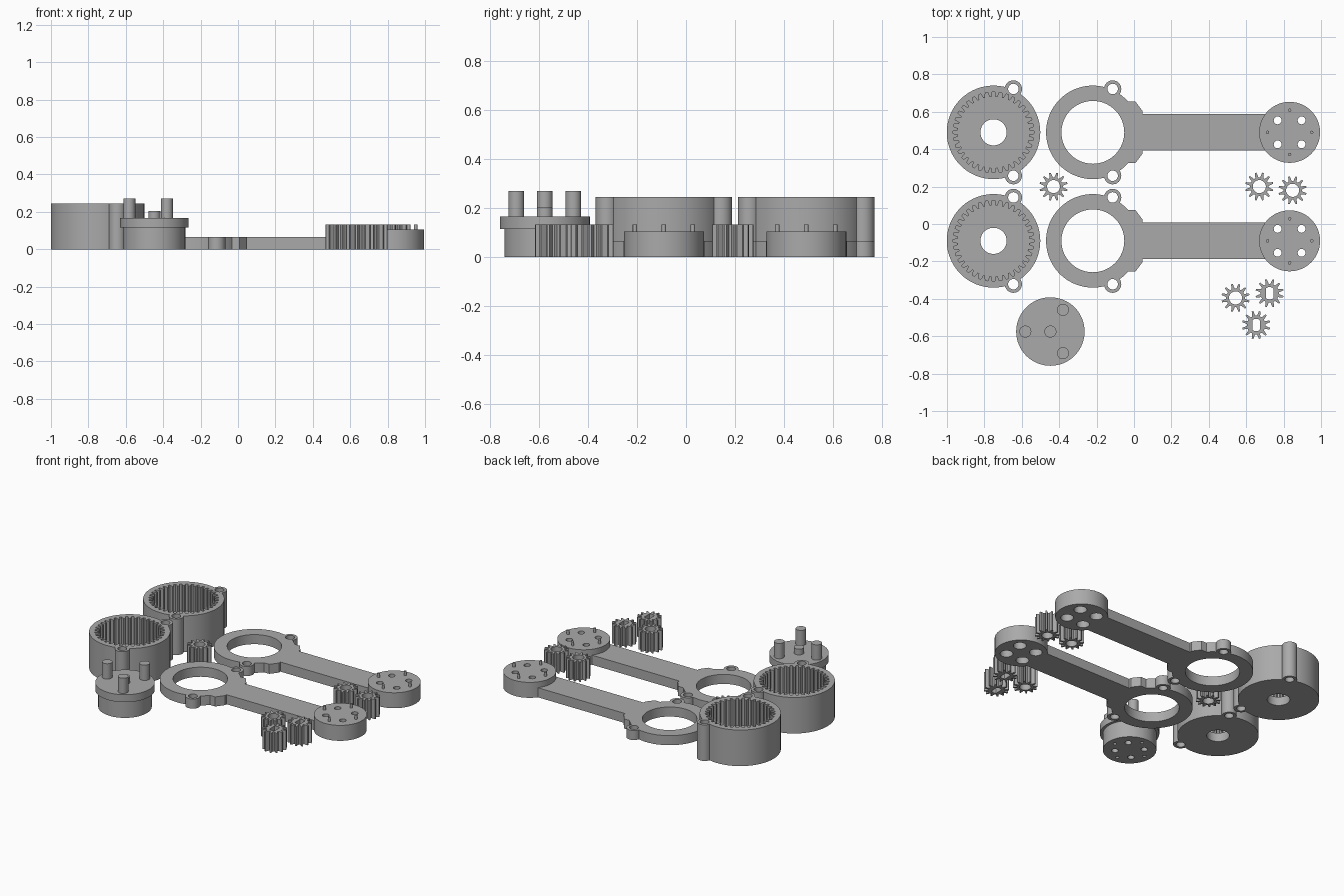
import bpy, bmesh, math
from math import sin, cos, pi

if "Cube" in bpy.data.objects:
    bpy.data.objects.remove(bpy.data.objects["Cube"])

grey = bpy.data.materials.new("plain grey")
grey.diffuse_color = (0.40, 0.40, 0.40, 1)
grey.use_nodes = True
grey.node_tree.nodes["Principled BSDF"].inputs["Base Color"].default_value = grey.diffuse_color


def prism(name, pts, z0, z1):
    """Extrude a flat outline from z0 to z1."""
    bm = bmesh.new()
    base = bm.faces.new([bm.verts.new((x, y, z0)) for x, y in pts])
    ext = bmesh.ops.extrude_face_region(bm, geom=[base])
    bmesh.ops.translate(bm, vec=(0, 0, z1 - z0),
                        verts=[v for v in ext["geom"] if isinstance(v, bmesh.types.BMVert)])
    bmesh.ops.recalc_face_normals(bm, faces=bm.faces)
    mesh = bpy.data.meshes.new(name)
    bm.to_mesh(mesh)
    bm.free()
    mesh.materials.append(grey)
    obj = bpy.data.objects.new(name, mesh)
    bpy.context.collection.objects.link(obj)
    return obj


def circle(x, y, r, n=32):
    return [(x + r * cos(2 * pi * i / n), y + r * sin(2 * pi * i / n)) for i in range(n)]


def cyl(x, y, r, z0, z1, n=32, name="helper"):
    return prism(name, circle(x, y, r, n), z0, z1)


def gear_outline(teeth, root, tip, root_half, tip_half, phase=0.0):
    """Trapezoid teeth; half widths are fractions of one tooth pitch."""
    p = 2 * pi / teeth
    return [(r * cos(phase + (i + f) * p), r * sin(phase + (i + f) * p))
            for i in range(teeth)
            for r, f in ((root, -root_half), (tip, -tip_half), (tip, tip_half), (root, root_half))]


def boolean(obj, others, op):
    for other in others:
        other.hide_render = True
        mod = obj.modifiers.new("boolean", "BOOLEAN")
        mod.operation, mod.solver, mod.object = op, "EXACT", other
        bpy.context.view_layer.objects.active = obj
        bpy.ops.object.modifier_apply(modifier=mod.name)
        bpy.data.objects.remove(other)


def finish(obj, places):
    """Shade, then set copies of the part at each place."""
    bpy.ops.object.select_all(action="DESELECT")
    obj.select_set(True)
    bpy.context.view_layer.objects.active = obj
    bpy.ops.object.shade_smooth_by_angle(angle=math.radians(25))
    for i, (x, y) in enumerate(places):
        part = obj
        if i:
            part = obj.copy()
            bpy.context.collection.objects.link(part)
        part.location = (x, y, 0)


LUGS = [(0.106, 0.232), (0.106, -0.232)]
SCREWS = [(sx * 0.064, sy * 0.064) for sx in (-1, 1) for sy in (-1, 1)]
DOWELS = [(0.118, 0), (-0.118, 0), (0, 0.118), (0, -0.118)]

# Ring gear housings: cup with internal teeth, floor hole and bolt lugs
ring = cyl(0, 0, 0.25, 0, 0.245, 96, "ring_gear_housing")
boolean(ring, [cyl(x, y, 0.046, 0, 0.245) for x, y in LUGS], "UNION")
boolean(ring, [prism("helper", gear_outline(36, 0.19, 0.216, 0.36, 0.18), 0.06, 0.3),
               cyl(0, 0, 0.07, -0.1, 0.2, 48)]
        + [cyl(x, y, 0.028, -0.1, 0.4) for x, y in LUGS], "DIFFERENCE")
finish(ring, [(-0.751, 0.49), (-0.751, -0.09)])

# Arms: clamp ring, chamfered shoulder, bar and joint disc with dowels
END = 1.052
arm = cyl(0, 0, 0.25, 0, 0.065, 96, "arm")
shoulder = [(0.1, -0.165), (0.227, -0.165), (0.265, -0.115),
            (0.265, 0.115), (0.227, 0.165), (0.1, 0.165)]
bar = [(0.2, -0.098), (END, -0.098), (END, 0.098), (0.2, 0.098)]
boolean(arm, [prism("helper", shoulder, 0, 0.065), prism("helper", bar, 0, 0.065)]
        + [cyl(x, y, 0.046, 0, 0.065) for x, y in LUGS]
        + [cyl(END, 0, 0.163, 0, 0.105, 64)]
        + [cyl(END + x, y, 0.009, 0.09, 0.132, 16) for x, y in DOWELS], "UNION")
boolean(arm, [cyl(0, 0, 0.168, -0.1, 0.2, 64)]
        + [cyl(x, y, 0.028, -0.1, 0.2) for x, y in LUGS]
        + [cyl(END + x, y, 0.021, -0.1, 0.2, 24) for x, y in SCREWS]
        + [cyl(END + x, y, 0.04, -0.1, 0.06) for x, y in SCREWS], "DIFFERENCE")
finish(arm, [(-0.22, 0.49), (-0.22, -0.09)])

# Planet carrier: hub, flange, three planet pins, centre stub, holes underneath
carrier = cyl(0, 0, 0.165, 0, 0.115, 64, "planet_carrier")
boolean(carrier, [cyl(0, 0, 0.183, 0.115, 0.166, 64), cyl(0, 0, 0.032, 0.15, 0.205)]
        + [cyl(0.134 * cos(a), 0.134 * sin(a), 0.032, 0.15, 0.27)
           for a in (pi / 3, pi, -pi / 3)], "UNION")
boolean(carrier, [cyl(x, y, 0.021, -0.1, 0.09, 24) for x, y in SCREWS]
        + [cyl(x, y, 0.011, -0.1, 0.03, 16) for x, y in DOWELS], "DIFFERENCE")
finish(carrier, [(-0.447, -0.575)])

# Planet gears with round bores, sun gears with flat-sided bores
GEAR = gear_outline(12, 0.05, 0.076, 0.33, 0.11, pi / 12)
planet = prism("planet_gear", GEAR, 0, 0.133)
boolean(planet, [cyl(0, 0, 0.035, -0.1, 0.3)], "DIFFERENCE")
finish(planet, [(-0.43, 0.20), (0.67, 0.20), (0.848, 0.18), (0.543, -0.395)])

sun = prism("sun_gear", GEAR, 0, 0.133)
flat_bore = [(max(-0.02, min(0.02, x)), y) for x, y in circle(0, 0, 0.033, 32)]
flat_bore = [p for i, p in enumerate(flat_bore)
             if not (abs(p[0]) == 0.02 and flat_bore[i - 1][0] == p[0]
                     and flat_bore[(i + 1) % 32][0] == p[0])]
boolean(sun, [prism("helper", flat_bore, -0.1, 0.3)], "DIFFERENCE")
finish(sun, [(0.725, -0.37), (0.653, -0.54)])
